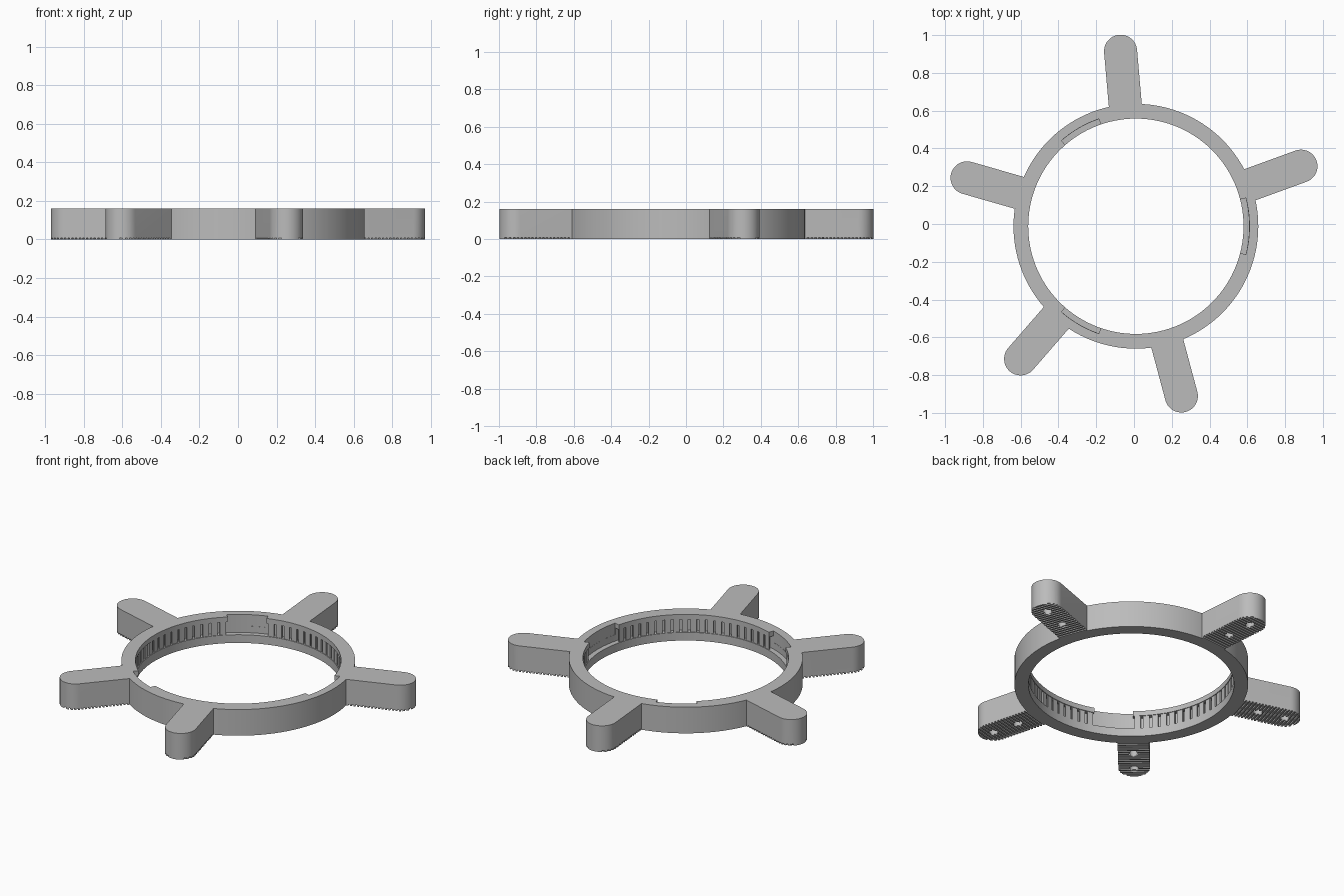
import bpy, bmesh, math
from mathutils import Matrix, Vector

if "Cube" in bpy.data.objects:
    bpy.data.objects.remove(bpy.data.objects["Cube"], do_unlink=True)

CENTRE = Vector((0.01, -0.012, 0))
H = 0.16                                   # overall height
R_OUT, R_WALL, R_IN = 0.648, 0.60, 0.57    # outside, channel wall, lips
LEDGE, LIP = 0.05, 0.13                    # channel floor and ceiling
REACH, ARM_R = 0.93, 0.0875                # arm tip centre and half width
NOTCHES = [(0, 14.4), (120, 11), (240, 11)]

grey = bpy.data.materials.new("grey_plastic")
grey.use_nodes = True
COLOUR = (0.5, 0.5, 0.5, 1)
grey.diffuse_color = COLOUR
grey.node_tree.nodes["Principled BSDF"].inputs["Base Color"].default_value = COLOUR


def finish(name, bm):
    """Turn a bmesh into a named object."""
    bmesh.ops.recalc_face_normals(bm, faces=bm.faces)
    mesh = bpy.data.meshes.new(name)
    bm.to_mesh(mesh)
    bm.free()
    mesh.materials.append(grey)
    obj = bpy.data.objects.new(name, mesh)
    bpy.context.collection.objects.link(obj)
    return obj


def smooth(obj):
    bpy.ops.object.select_all(action="DESELECT")
    bpy.context.view_layer.objects.active = obj
    obj.select_set(True)
    bpy.ops.object.shade_smooth_by_angle(angle=math.radians(30))


def prism(bm, outline, z0, z1):
    """Extrude a flat outline between two heights."""
    low = [bm.verts.new((x, y, z0)) for x, y in outline]
    high = [bm.verts.new((x, y, z1)) for x, y in outline]
    bm.faces.new(low[::-1])
    bm.faces.new(high)
    for i in range(len(low)):
        j = (i + 1) % len(low)
        bm.faces.new((low[i], low[j], high[j], high[i]))


def arc(radius, a0, a1, steps):
    angles = [math.radians(a0 + (a1 - a0) * i / steps) for i in range(steps + 1)]
    return [(radius * math.cos(a), radius * math.sin(a)) for a in angles]


def arc_block(bm, r0, r1, z0, z1, a0, a1, steps):
    prism(bm, arc(r1, a0, a1, steps) + arc(r0, a1, a0, steps), z0, z1)


def cut(obj, cutter):
    """Subtract the cutter, then discard it."""
    cutter.hide_render = True
    mod = obj.modifiers.new("cut", "BOOLEAN")
    mod.operation, mod.solver, mod.object = "DIFFERENCE", "EXACT", cutter
    bpy.context.view_layer.update()
    graph = bpy.context.evaluated_depsgraph_get()
    mesh = bpy.data.meshes.new_from_object(obj.evaluated_get(graph))
    obj.modifiers.clear()
    obj.data = mesh
    bpy.data.objects.remove(cutter, do_unlink=True)


# Ring with an inner channel between two lips
profile = [(R_IN, 0), (R_OUT, 0), (R_OUT, H), (R_IN, H),
           (R_IN, LIP), (R_WALL, LIP), (R_WALL, LEDGE), (R_IN, LEDGE)]
bm = bmesh.new()
SEG = 120
loops = [[bm.verts.new((r * math.cos(a), r * math.sin(a), z)) for r, z in profile]
         for a in (math.tau * i / SEG for i in range(SEG))]
for i in range(SEG):
    a, b = loops[i], loops[(i + 1) % SEG]
    for k in range(len(profile)):
        n = (k + 1) % len(profile)
        bm.faces.new((a[k], b[k], b[n], a[n]))
ring = finish("ring", bm)

# Entry notches through the upper lip
bm = bmesh.new()
for mid, half in NOTCHES:
    arc_block(bm, 0.5, R_WALL + 0.001, 0.09, 0.2, mid - half, mid + half, 10)
cut(ring, finish("notch_cutter", bm))
ring.location = CENTRE
smooth(ring)

# Thin upright slats filling the channel between the notches
bm = bmesh.new()
for i, (mid, half) in enumerate(NOTCHES):
    next_mid, next_half = NOTCHES[(i + 1) % 3]
    start = mid + half
    end = (next_mid or 360) - next_half
    count = round((end - start) / 4.8)
    step = (end - start) / count
    for k in range(count):
        a = start + k * step
        arc_block(bm, R_IN + 0.004, R_IN + 0.012, LEDGE, LIP,
                  a + step * 0.14, a + step * 0.86, 2)
slats = finish("channel_slats", bm)
slats.location = CENTRE

# Arm: round tip, inner end following the ring
inner_half = math.degrees(math.asin(ARM_R / 0.645))
outline = [(REACH + x, y) for x, y in arc(ARM_R, -90, 90, 24)]
outline += arc(0.645, inner_half, -inner_half, 6)
bm = bmesh.new()
prism(bm, outline, 0, H)
arm = finish("arm", bm)

# Grip grooves across the underside
bm = bmesh.new()
x = R_OUT + 0.012
while x < REACH + ARM_R - 0.01:
    box = Matrix.Translation((x, 0, 0)) @ Matrix.Diagonal((0.01, 0.3, 0.018, 1))
    bmesh.ops.create_cube(bm, size=1, matrix=box)
    x += 0.02
cut(arm, finish("groove_cutter", bm))

# Two blind holes in the underside
bm = bmesh.new()
for x in (0.767, 0.931):
    bmesh.ops.create_cone(bm, cap_ends=True, segments=20, radius1=0.026, radius2=0.026,
                          depth=0.2, matrix=Matrix.Translation((x, 0, 0)))
cut(arm, finish("hole_cutter", bm))
smooth(arm)

# Five arms around the ring
for i, angle in enumerate((20, 95, 164, 229, 285)):
    part = arm if i == 0 else arm.copy()
    if i:
        bpy.context.collection.objects.link(part)
    part.name = f"arm_{i + 1}"
    part.location = CENTRE
    part.rotation_euler = (0, 0, math.radians(angle))
